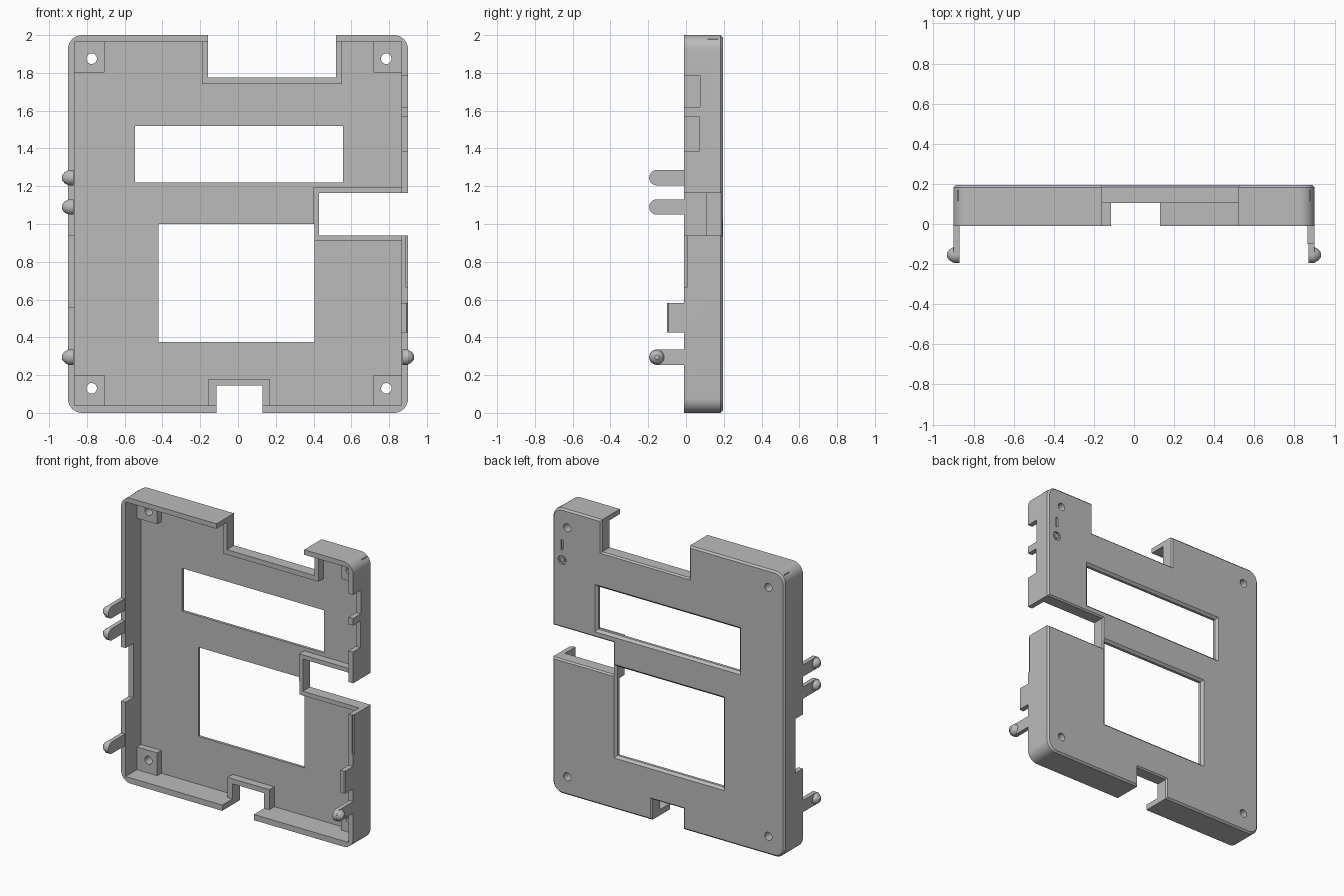
import bpy
import bmesh
import math
from mathutils import Matrix, Vector

if "Cube" in bpy.data.objects:
    bpy.data.objects.remove(bpy.data.objects["Cube"], do_unlink=True)

grey = bpy.data.materials.new("plain grey plastic")
grey.use_nodes = True
colour = (0.5, 0.5, 0.5, 1)
grey.diffuse_color = colour
grey.node_tree.nodes["Principled BSDF"].inputs["Base Color"].default_value = colour

FRONT, BACK = -0.01, 0.195      # shell depth range
W, H = 0.9, 2.0                 # half width and height
WALL = 0.035
FLOOR = BACK - WALL             # inner face of the back plate


def make(name, bm):
    bmesh.ops.recalc_face_normals(bm, faces=bm.faces)
    mesh = bpy.data.meshes.new(name)
    bm.to_mesh(mesh)
    bm.free()
    mesh.materials.append(grey)
    ob = bpy.data.objects.new(name, mesh)
    bpy.context.collection.objects.link(ob)
    return ob


def add_box(bm, x, y, z, flare=0):
    """Box from ranges; flare widens its far y end."""
    verts = bmesh.ops.create_cube(bm, size=1)["verts"]
    for v in verts:
        grow = flare if v.co.y > 0 else 0
        sx, sz = math.copysign(grow, v.co.x), math.copysign(grow, v.co.z)
        v.co = Vector((x[v.co.x > 0] + sx, y[v.co.y > 0], z[v.co.z > 0] + sz))


def box(name, x, y, z, flare=0):
    bm = bmesh.new()
    add_box(bm, x, y, z, flare)
    return make(name, bm)


def cylinder(name, x, z, r, y):
    bm = bmesh.new()
    place = Matrix.Translation((x, sum(y) / 2, z)) @ Matrix.Rotation(math.pi / 2, 4, "X")
    bmesh.ops.create_cone(bm, cap_ends=True, segments=24, radius1=r, radius2=r,
                          depth=y[1] - y[0], matrix=place)
    return make(name, bm)


def combine(target, tool, operation):
    """Apply one boolean and discard the tool."""
    mod = target.modifiers.new("combine", "BOOLEAN")
    mod.operation, mod.solver, mod.object = operation, "EXACT", tool
    graph = bpy.context.evaluated_depsgraph_get()
    old = target.data
    target.data = bpy.data.meshes.new_from_object(target.evaluated_get(graph))
    target.modifiers.clear()
    target.data.name = target.name
    bpy.data.meshes.remove(old)
    bpy.data.objects.remove(tool, do_unlink=True)


def cut(tool):
    combine(shell, tool, "DIFFERENCE")


def join(tool):
    combine(shell, tool, "UNION")


# Tray body: rounded corners and a fine chamfer round the back
bm = bmesh.new()
add_box(bm, (-W, W), (FRONT, BACK), (0, H))
corners = [e for e in bm.edges if abs(e.verts[0].co.y - e.verts[1].co.y) > 0.1]
bmesh.ops.bevel(bm, geom=corners, offset=0.075, segments=10, profile=0.5, affect="EDGES")
rim = [e for e in bm.edges if all(v.co.y > BACK - 0.001 for v in e.verts)]
bmesh.ops.bevel(bm, geom=rim, offset=0.012, segments=1, affect="EDGES")
shell = make("tray_shell", bm)
cut(box("cavity", (-W + WALL, W - WALL), (FRONT - 0.1, FLOOR), (0.04, H - WALL)))

# Low borders round the three edge notches
LEDGE = (0.105, FLOOR + 0.01)
join(box("top_border", (-0.19, 0.55), LEDGE, (1.74, H - 0.02)))
join(box("side_border", (0.4, W - 0.02), LEDGE, (0.91, 1.195)))
join(box("bottom_border", (-0.155, 0.17), LEDGE, (0.02, 0.18)))

# Corner screw posts
HOLES = [(x, z) for x in (-0.775, 0.785) for z in (0.13, 1.875)]
for x, z in HOLES:
    outer = math.copysign(W - 0.02, x)
    inner = x - math.copysign(0.068, x)
    zs = (0.025, 0.2) if z < 1 else (1.803, H - 0.02)
    join(box("post", sorted((outer, inner)), (0.115, FLOOR + 0.01), zs))

# Through openings: three notches and two windows, flared at the back
THROUGH = (FRONT - 0.1, BACK + 0.1)
OPENINGS = [((-0.16, 0.52), (1.775, H + 0.2), 0.01),
            ((0.43, W + 0.2), (0.94, 1.165), 0.01),
            ((-0.115, 0.13), (-0.2, 0.145), 0.01),
            ((-0.545, 0.555), (1.22, 1.52), 0.016),
            ((-0.42, 0.405), (0.375, 1.0), 0.016)]
for x, z, flare in OPENINGS:
    cut(box("opening", x, THROUGH, z))
    cut(box("flare", x, (BACK - flare, BACK + flare), z, flare * 2))

for x, z in HOLES:
    cut(cylinder("screw_hole", x, z, 0.028, THROUGH))

# Cutouts in the side wall rims: side, depth, heights
for side, deep, z in [(1, 0.075, (1.62, 1.785)), (1, 0.07, (1.385, 1.57)),
                      (-1, 0.075, (0.56, 0.94))]:
    cut(box("rim_cutout", sorted((side * (W - 0.06), side * (W + 0.1))),
            (FRONT - 0.1, deep), z))
cut(box("rim_step", (W - 0.01, W + 0.1), (FRONT - 0.1, 0.005), (0.665, 0.95)))

# Engraved slot and ring on the back
ENGRAVE = (BACK - 0.012, BACK + 0.1)
cut(box("slot", (0.817, 0.833), ENGRAVE, (1.71, 1.78)))
ring = cylinder("ring", 0.825, 1.64, 0.031, ENGRAVE)
combine(ring, cylinder("ring_core", 0.825, 1.64, 0.017, (0, 1)), "DIFFERENCE")
cut(ring)


def clip(name, side, z):
    """Thin round-ended tongue with a tapered bump on its outer face."""
    bm = bmesh.new()
    r, tip = 0.041, -0.154
    outline = [(FRONT, z + r), (FRONT, z - r)]
    for i in range(13):
        a = math.pi * i / 12
        outline.append((tip - r * math.sin(a), z - r * math.cos(a)))
    face = bm.faces.new([bm.verts.new((side * (W - 0.03), y, h)) for y, h in outline])
    moved = bmesh.ops.extrude_face_region(bm, geom=[face])["geom"]
    verts = [v for v in moved if isinstance(v, bmesh.types.BMVert)]
    bmesh.ops.translate(bm, verts=verts, vec=(side * 0.03, 0, 0))
    # Bump in two tapering rings
    for start, length, r1, r2 in [(0, 0.018, 0.039, 0.029), (0.018, 0.014, 0.029, 0.012)]:
        place = (Matrix.Translation((side * (W + start + length / 2), tip, z))
                 @ Matrix.Rotation(side * math.pi / 2, 4, "Y"))
        bmesh.ops.create_cone(bm, cap_ends=True, segments=24, radius1=r1, radius2=r2,
                              depth=length, matrix=place)
    return make(name, bm)


clips = [clip("right_side_lower_clip", -1, 0.295),
         clip("right_side_middle_clip", -1, 1.09),
         clip("right_side_upper_clip", -1, 1.245),
         clip("left_side_clip", 1, 0.295)]

# Locating tab with a chamfered outer tip
bm = bmesh.new()
add_box(bm, (W - 0.036, W), (-0.1, FRONT), (0.425, 0.582))
tip = [e for e in bm.edges if all(v.co.x > W - 0.01 and v.co.y < -0.09 for v in e.verts)]
bmesh.ops.bevel(bm, geom=tip, offset=0.008, segments=1, affect="EDGES")
make("locating_tab", bm)

# Smooth the round surfaces, keeping hard edges
bpy.ops.object.select_all(action="DESELECT")
for ob in [shell] + clips:
    ob.select_set(True)
bpy.context.view_layer.objects.active = shell
bpy.ops.object.shade_smooth_by_angle(angle=math.radians(30))
